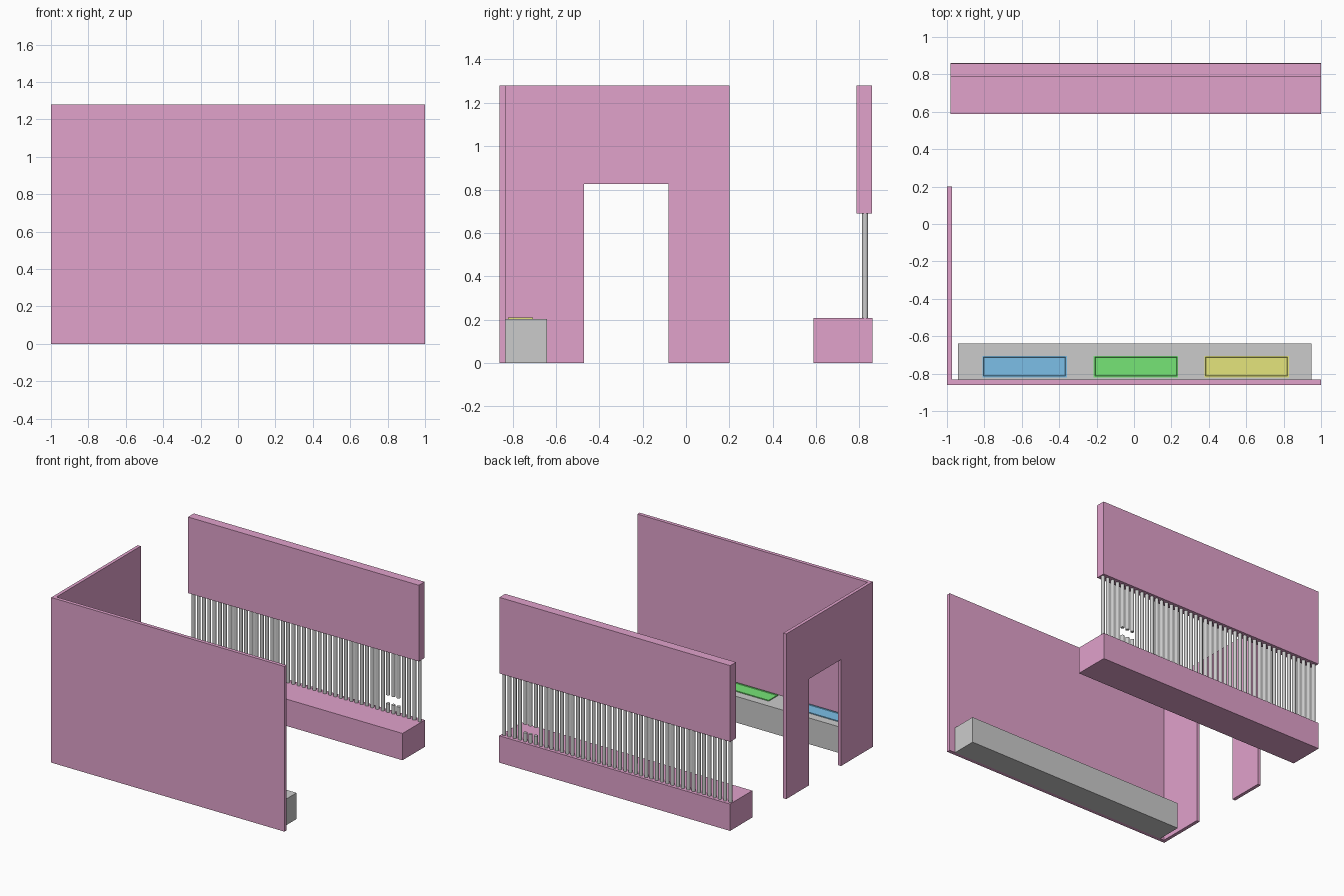
import bpy, bmesh
from mathutils import Matrix

if "Cube" in bpy.data.objects:
    bpy.data.objects.remove(bpy.data.objects["Cube"])


def material(name, color):
    m = bpy.data.materials.new(name)
    m.diffuse_color = (*color, 1)
    m.use_nodes = True
    m.node_tree.nodes["Principled BSDF"].inputs["Base Color"].default_value = m.diffuse_color
    return m


PINK = material("pink", (0.75, 0.36, 0.60))
BLUE = material("blue", (0.20, 0.52, 0.80))
GREEN = material("green", (0.18, 0.78, 0.18))
YELLOW = material("yellow", (0.78, 0.78, 0.20))


def finish(name, bm, mat=None):
    bmesh.ops.recalc_face_normals(bm, faces=bm.faces)
    me = bpy.data.meshes.new(name)
    bm.to_mesh(me)
    bm.free()
    ob = bpy.data.objects.new(name, me)
    bpy.context.collection.objects.link(ob)
    if mat:
        me.materials.append(mat)
    return ob


def box(name, x, y, z, mat=None):
    bm = bmesh.new()
    center = [(a + b) / 2 for a, b in (x, y, z)]
    size = [b - a for a, b in (x, y, z)]
    bmesh.ops.create_cube(bm, size=1, matrix=Matrix.Translation(center) @ Matrix.Diagonal((*size, 1)))
    return finish(name, bm, mat)


# Solid front wall
box("front_wall", (-1, 1), (-0.86, -0.832), (0, 1.28), PINK)

# Side wall with doorway, extruded from its profile
bm = bmesh.new()
profile = [(-0.832, 0), (-0.47, 0), (-0.47, 0.825), (-0.08, 0.825),
           (-0.08, 0), (0.2, 0), (0.2, 1.28), (-0.832, 1.28)]
face = bm.faces.new([bm.verts.new((-1, y, z)) for y, z in profile])
ext = bmesh.ops.extrude_face_region(bm, geom=[face])
bmesh.ops.translate(bm, vec=(0.026, 0, 0),
                    verts=[g for g in ext["geom"] if isinstance(g, bmesh.types.BMVert)])
finish("side_wall", bm, PINK)

# Counter along the front wall
box("counter", (-0.94, 0.95), (-0.832, -0.64), (0, 0.203))

# Coloured pads on the counter: raised rim around a slightly sunken panel
for name, x, mat in (("blue_pad", -0.585, BLUE), ("green_pad", 0.01, GREEN), ("yellow_pad", 0.602, YELLOW)):
    pad = box(name, (x - 0.226, x + 0.226), (-0.82, -0.705), (0.195, 0.21), mat)
    bm = bmesh.new()
    bm.from_mesh(pad.data)
    top = [f for f in bm.faces if f.normal.z > 0.9]
    bmesh.ops.inset_region(bm, faces=top, thickness=0.01)
    bmesh.ops.inset_region(bm, faces=top, thickness=0.003, depth=-0.004)
    bm.to_mesh(pad.data)
    bm.free()

# Back bench and upper panel
box("back_bench", (-0.98, 1), (0.587, 0.86), (0, 0.208), PINK)
box("upper_panel", (-0.98, 1), (0.787, 0.858), (0.69, 1.28), PINK)

# Row of round bars, three of them cut by a small opening
bm = bmesh.new()
COUNT = 44
for i in range(COUNT):
    x = -0.96 + i * 1.94 / (COUNT - 1)
    spans = [(0.2, 0.275), (0.34, 0.695)] if 0.70 < x < 0.84 else [(0.2, 0.695)]
    for lo, hi in spans:
        bmesh.ops.create_cone(bm, cap_ends=True, segments=16, radius1=0.014, radius2=0.014,
                              depth=hi - lo, matrix=Matrix.Translation((x, 0.826, (lo + hi) / 2)))
bars = finish("bars", bm)
bpy.context.view_layer.objects.active = bars
bars.select_set(True)
bpy.ops.object.shade_smooth_by_angle()
